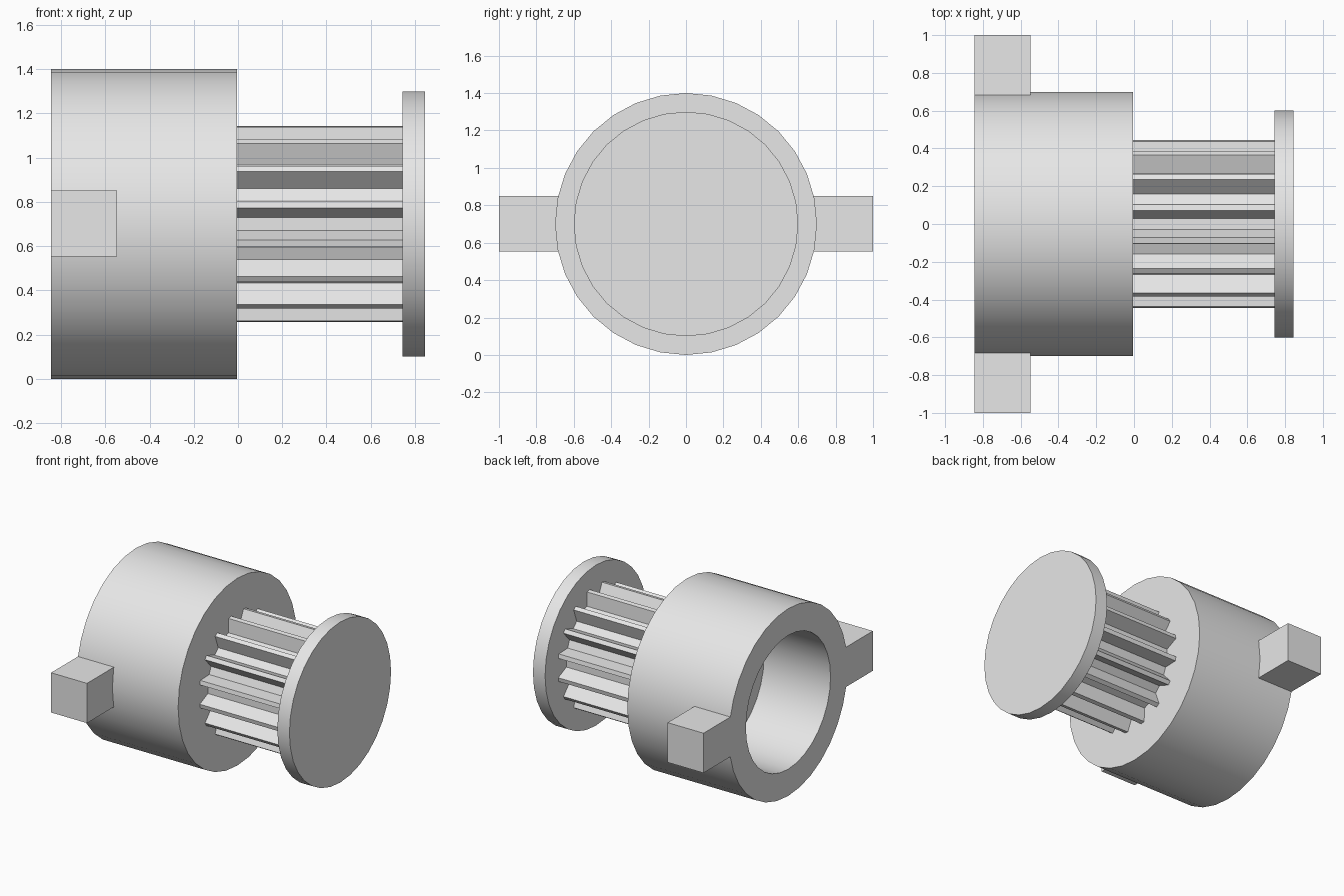
import bpy, bmesh, math

cube = bpy.data.objects.get("Cube")
if cube:
    bpy.data.objects.remove(cube, do_unlink=True)

AXIS_Z = 0.70
SIDES = 32
TEETH = 16

grey = bpy.data.materials.new("plain_grey")
grey.use_nodes = True
colour = (0.8, 0.8, 0.8, 1)
grey.diffuse_color = colour
grey.node_tree.nodes["Principled BSDF"].inputs["Base Color"].default_value = colour


def finish(name, bm):
    """Turn a bmesh into a named, shaded object."""
    bmesh.ops.recalc_face_normals(bm, faces=bm.faces)
    mesh = bpy.data.meshes.new(name)
    bm.to_mesh(mesh)
    bm.free()
    mesh.materials.append(grey)
    obj = bpy.data.objects.new(name, mesh)
    bpy.context.collection.objects.link(obj)
    bpy.ops.object.select_all(action='DESELECT')
    obj.select_set(True)
    bpy.context.view_layer.objects.active = obj
    bpy.ops.object.shade_smooth_by_angle(angle=math.radians(25))
    return obj


def loft(name, sections):
    """Join cross-sections (x, [(radius, angle), ...]) along x and cap both ends."""
    bm = bmesh.new()
    rings = [[bm.verts.new((x, r * math.sin(a), AXIS_Z + r * math.cos(a)))
              for r, a in outline] for x, outline in sections]
    for ring_a, ring_b in zip(rings, rings[1:]):
        n = len(ring_a)
        for i in range(n):
            j = (i + 1) % n
            bm.faces.new((ring_a[i], ring_a[j], ring_b[j], ring_b[i]))
    bm.faces.new(rings[0])
    bm.faces.new(rings[-1])
    return finish(name, bm)


def circle(radius):
    return [(radius, math.tau * i / SIDES) for i in range(SIDES)]


def gear_outline(root, tip, root_half, tip_half):
    """Straight-sided teeth, with a gap centred at the top."""
    points = []
    for i in range(TEETH):
        gap = math.tau * i / TEETH
        tooth = gap + math.pi / TEETH
        points += [(root, gap - root_half), (root, gap + root_half),
                   (tip, tooth - tip_half), (tip, tooth + tip_half)]
    return points


# Hollow barrel: bore floor, bore wall, rim, outer wall, closed inner end
loft("barrel", [(-0.295, circle(0.5)), (-0.845, circle(0.5)),
                (-0.845, circle(0.7)), (-0.005, circle(0.7))])

# Toothed shaft between barrel and end flange
teeth = gear_outline(0.35, 0.45, math.radians(4.7), math.radians(2))
loft("toothed_shaft", [(-0.01, teeth), (0.75, teeth)])

# End flange
loft("end_flange", [(0.745, circle(0.6)), (0.845, circle(0.6))])

# Square lugs on both sides of the barrel
for name, side in (("front_lug", -1), ("back_lug", 1)):
    bm = bmesh.new()
    bmesh.ops.create_cube(bm, size=1)
    bmesh.ops.scale(bm, vec=(0.297, 0.34, 0.297), verts=bm.verts)
    bmesh.ops.translate(bm, vec=(-0.6965, side * 0.83, AXIS_Z + 0.002), verts=bm.verts)
    finish(name, bm)
